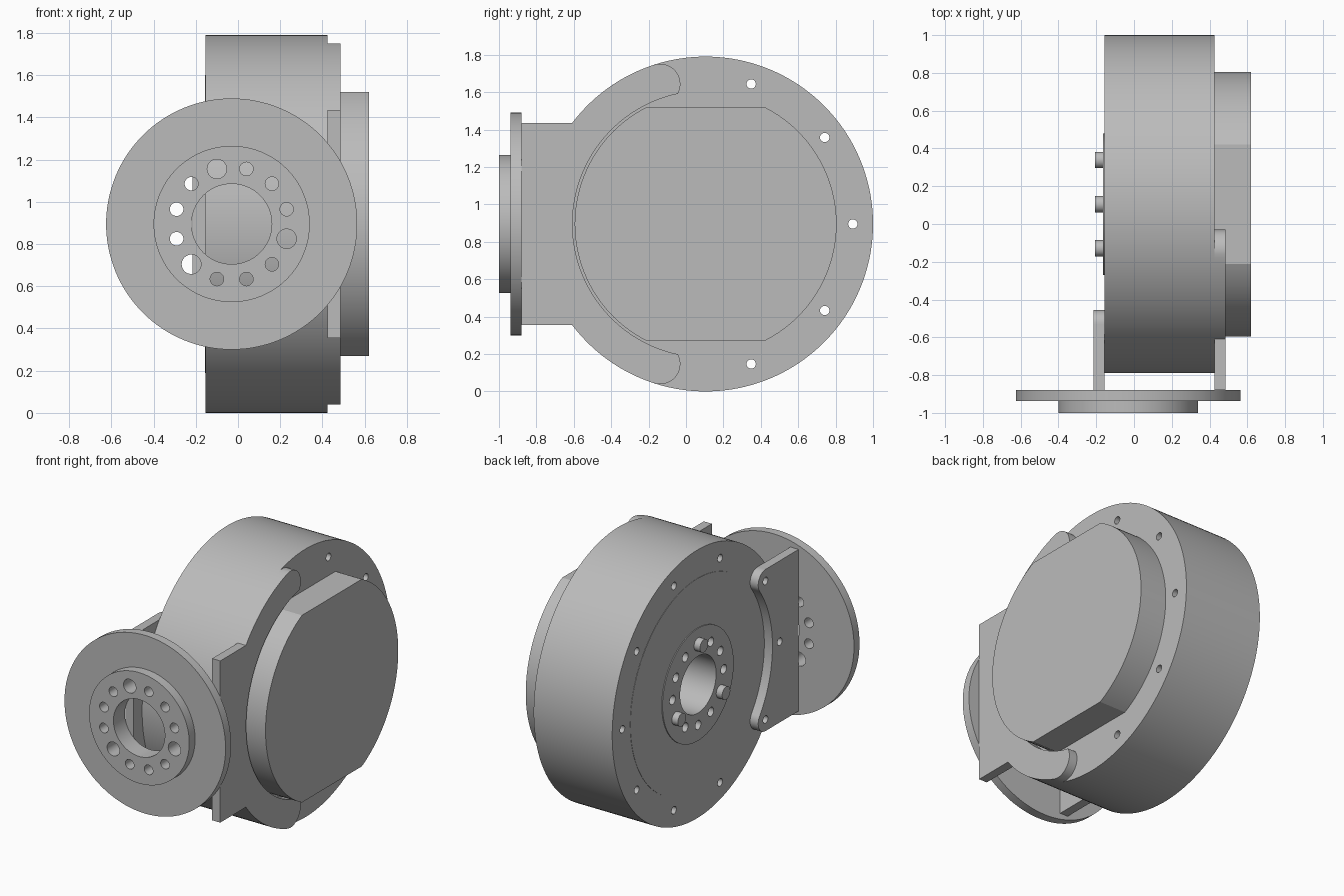
import bpy, bmesh
from math import sin, cos, radians, atan2, degrees, hypot

cube = bpy.data.objects.get("Cube")
if cube:
    bpy.data.objects.remove(cube, do_unlink=True)

DRUM_Y, MID_Z, FLANGE_X = 0.105, 0.895, -0.03

grey = bpy.data.materials.new("machined grey")
grey.use_nodes = True
COLOUR = (0.5, 0.5, 0.5, 1)
grey.diffuse_color = COLOUR
grey.node_tree.nodes["Principled BSDF"].inputs["Base Color"].default_value = COLOUR


def arc(r, a0, a1, n, u=0, v=0):
    """Points of an arc, both ends included, angles in degrees."""
    steps = [radians(a0 + (a1 - a0) * i / n) for i in range(n + 1)]
    return [(u + r * cos(a), v + r * sin(a)) for a in steps]


def disc(r, n=128, u=0, v=0):
    return arc(r, 0, 360, n, u, v)[:-1]


def mirrored(upper):
    """Close an upper half outline with its mirror image below."""
    return upper + [(u, -v) for u, v in reversed(upper)]


def ring_of(count, radius, start=0):
    step = 360 / count
    return [(radius * cos(radians(start + i * step)),
             radius * sin(radians(start + i * step))) for i in range(count)]


def prism(name, outlines, axis, t0, t1):
    """Extrude outlines along x (about the drum) or y (about the flange)."""
    def place(u, v, t):
        if axis == "x":
            return (t, u + DRUM_Y, v + MID_Z)
        return (u + FLANGE_X, t, v + MID_Z)

    bm = bmesh.new()
    for pts in outlines:
        low = [bm.verts.new(place(u, v, t0)) for u, v in pts]
        high = [bm.verts.new(place(u, v, t1)) for u, v in pts]
        bm.faces.new(low)
        bm.faces.new(high)
        for i in range(len(pts)):
            j = (i + 1) % len(pts)
            bm.faces.new((low[i], low[j], high[j], high[i]))
    bmesh.ops.recalc_face_normals(bm, faces=bm.faces)
    mesh = bpy.data.meshes.new(name)
    bm.to_mesh(mesh)
    bm.free()
    mesh.materials.append(grey)
    obj = bpy.data.objects.new(name, mesh)
    bpy.context.collection.objects.link(obj)
    return obj


def drill(obj, *cutters):
    for cutter in cutters:
        mod = obj.modifiers.new("drill", "BOOLEAN")
        mod.operation = "DIFFERENCE"
        mod.solver = "EXACT"
        mod.object = cutter
    graph = bpy.context.evaluated_depsgraph_get()
    mesh = bpy.data.meshes.new_from_object(obj.evaluated_get(graph))
    obj.modifiers.clear()
    obj.data = mesh


# Cutters for the drum: rim bolts, output bolts, central bore
rim_bolts = prism("rim_bolt_cutter",
                  [disc(0.025, 24, u, v) for u, v in ring_of(10, 0.787)], "x", -0.4, 0.424 + 0.2)
output_spots = ring_of(12, 0.27)
pin_spots = ring_of(3, 0.27, 90)
free_spots = [s for s in output_spots
              if all(hypot(s[0] - p[0], s[1] - p[1]) > 0.05 for p in pin_spots)]
output_bolts = prism("output_bolt_cutter",
                     [disc(0.03, 24, u, v) for u, v in free_spots], "x", -0.4, 0.0)
bore = prism("bore_cutter", [disc(0.19, 96)], "x", -0.4, 0.33)

# Drum with its output face
drum = prism("drum", [disc(0.895, 160)], "x", -0.155, 0.425)
output_disc = prism("output_disc", [disc(0.705)], "x", -0.157, -0.12)
output_ring = prism("output_ring", [disc(0.375)], "x", -0.163, -0.11)
drill(drum, rim_bolts, output_bolts, bore)
drill(output_disc, output_bolts, bore)
drill(output_ring, output_bolts, bore)
pins = prism("output_pins", [disc(0.043, 32, u, v) for u, v in pin_spots], "x", -0.207, -0.1)

# Cover with flat top and bottom
flat = 63.2
cover = prism("cover", [arc(0.70, -flat, flat, 64) + arc(0.70, 180 - flat, 180 + flat, 64)],
              "x", 0.42, 0.62)

# Right bracket: curved arms hugging the cover
tip_u, tip_v = arc(0.787, 108, 108, 1)[0]
tip = arc(0.108, 100, -30, 20, tip_u, tip_v)
inner_start = degrees(atan2(tip[-1][1], tip[-1][0]))
right_bracket = prism("right_bracket", [mirrored(
    [(-0.985, 0.54)] + arc(0.895, 142.9, 108.5, 24) + tip
    + arc(0.712, inner_start + 1, 179, 48))], "x", 0.425, 0.485)

# Left bracket: shorter, with rounded ears and three bolts
ear_u, ear_v = arc(0.787, 144, 144, 1)[0]
left_bracket = prism("left_bracket", [mirrored(
    [(-0.985, 0.54)] + arc(0.077, 90, -36, 20, ear_u, ear_v)
    + arc(0.71, 145, 179, 24))], "x", -0.215, -0.155)
drill(left_bracket, rim_bolts)

# Front flange and its raised ring, drilled together
flange = prism("front_flange", [disc(0.595)], "y", -0.938, -0.88)
flange_ring = prism("front_ring", [disc(0.37)], "y", -1.0, -0.938)
big = ring_of(3, 0.27, 105)
holes = [disc(0.19, 96)] + [disc(0.046, 32, u, v) for u, v in big]
for u, v in ring_of(12, 0.27, 15):
    if all(hypot(u - p[0], v - p[1]) > 0.05 for p in big):
        holes.append(disc(0.032, 32, u, v))
flange_holes = prism("flange_hole_cutter", holes, "y", -1.1, -0.8)
drill(flange, flange_holes)
drill(flange_ring, flange_holes)

for cutter in (rim_bolts, output_bolts, bore, flange_holes):
    bpy.data.objects.remove(cutter, do_unlink=True)

# Smooth round walls, sharp edges
parts = [drum, output_disc, output_ring, pins, cover, right_bracket,
         left_bracket, flange, flange_ring]
bpy.ops.object.select_all(action="DESELECT")
for part in parts:
    part.select_set(True)
bpy.context.view_layer.objects.active = drum
bpy.ops.object.shade_smooth_by_angle(angle=radians(25))
